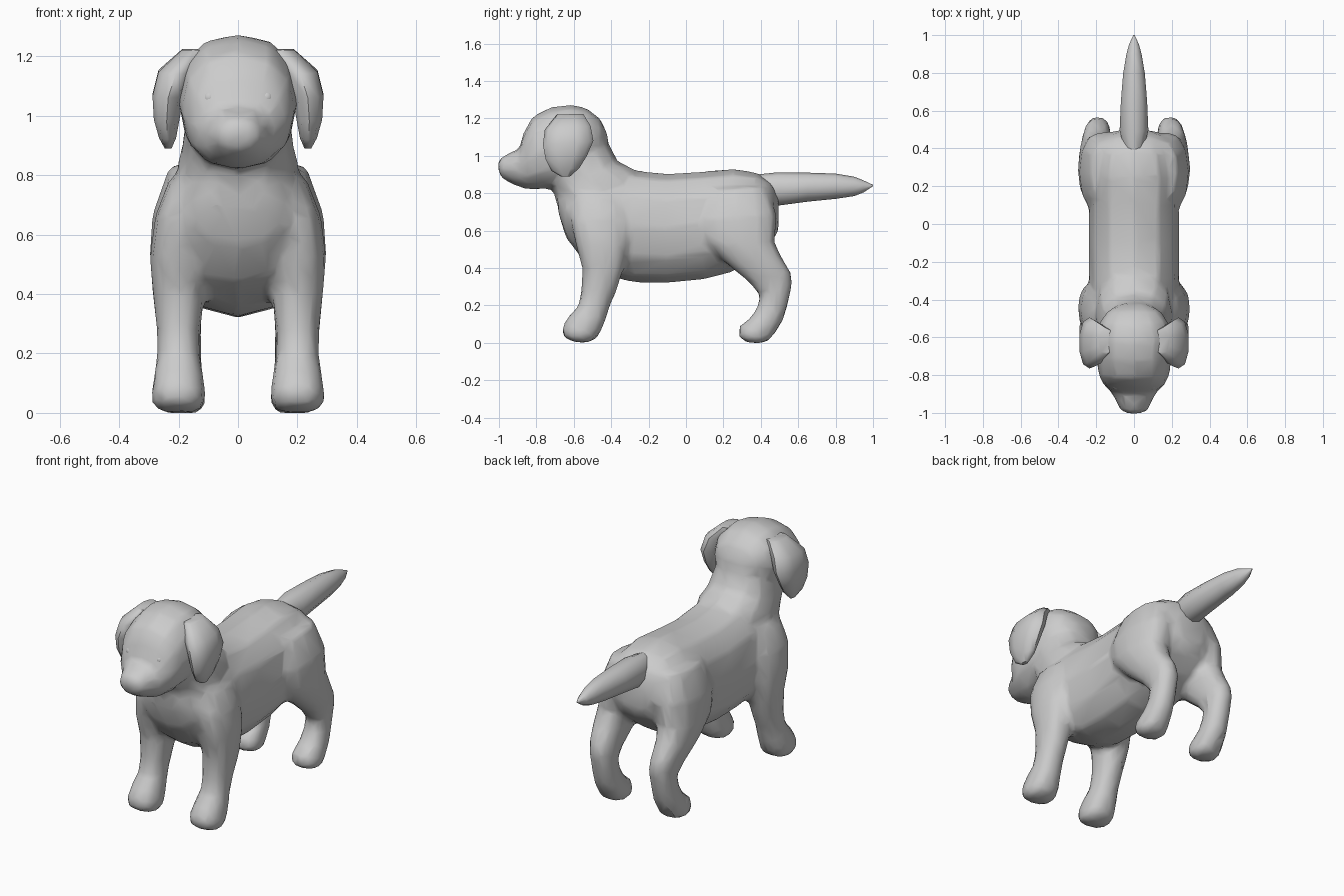
import bpy, bmesh, math

# Each ring: y1, z1, y2, z2 (its two ends in the side view), half width, centre x
def loft(bm, rings, sides=12, flip=1, power=2.3):
    loops = []
    for r in rings:
        y1, z1, y2, z2, w = r[:5]
        cx = (r[5] if len(r) > 5 else 0) * flip
        loop = []
        for i in range(sides):
            a = 2 * math.pi * i / sides
            s, c = math.sin(a), math.cos(a)
            s = math.copysign(abs(s) ** (2 / power), s)
            c = math.copysign(abs(c) ** (2 / power), c)
            t = (1 - c) / 2
            loop.append(bm.verts.new((cx + w * s, y1 + (y2 - y1) * t, z1 + (z2 - z1) * t)))
        loops.append(loop)
    for a, b in zip(loops, loops[1:]):
        for i in range(sides):
            j = (i + 1) % sides
            bm.faces.new((a[i], a[j], b[j], b[i]))
    bm.faces.new(loops[0])
    bm.faces.new(loops[-1])

def finish(name, bm, angle=40):
    bmesh.ops.recalc_face_normals(bm, faces=bm.faces)
    me = bpy.data.meshes.new(name)
    bm.to_mesh(me)
    bm.free()
    ob = bpy.data.objects.new(name, me)
    bpy.context.collection.objects.link(ob)
    bpy.ops.object.select_all(action='DESELECT')
    bpy.context.view_layer.objects.active = ob
    ob.select_set(True)
    return ob

def smooth(ob, angle):
    bpy.ops.object.shade_smooth_by_angle(angle=math.radians(angle))

torso = [(-.68, .68, -.69, .80, .09), (-.64, .56, -.64, .86, .17), (-.55, .44, -.55, .90, .21),
         (-.42, .36, -.42, .92, .23), (-.30, .325, -.30, .925, .24), (-.10, .32, -.10, .905, .24),
         (.10, .34, .10, .917, .24), (.25, .38, .25, .932, .24), (.38, .46, .38, .91, .22),
         (.46, .54, .46, .86, .17), (.495, .60, .495, .78, .10)]
neck = [(-.66, .62, -.20, .80, .20), (-.69, .74, -.28, .93, .205), (-.71, .81, -.365, .97, .19),
        (-.74, .85, -.41, 1.06, .18), (-.76, .95, -.45, 1.15, .15)]
head = [(-1.005, .92, -1.005, .97, .035), (-.985, .88, -.985, .995, .075), (-.93, .85, -.93, 1.02, .10),
        (-.88, .83, -.89, 1.04, .125), (-.84, .82, -.87, 1.12, .16), (-.77, .82, -.82, 1.21, .19),
        (-.68, .83, -.72, 1.26, .20), (-.58, .88, -.62, 1.275, .20), (-.52, .93, -.53, 1.255, .185),
        (-.46, 1.0, -.46, 1.20, .14), (-.415, 1.03, -.42, 1.12, .06)]
front_leg = [(-.60, .79, -.32, .79, .08, .15), (-.62, .66, -.30, .66, .09, .19),
             (-.59, .52, -.305, .52, .092, .205), (-.555, .40, -.33, .40, .088, .20),
             (-.56, .28, -.37, .28, .074, .20), (-.575, .20, -.41, .19, .073, .20),
             (-.63, .14, -.43, .12, .083, .20), (-.665, .08, -.455, .06, .092, .20),
             (-.655, .03, -.475, .025, .09, .20), (-.60, .005, -.53, 0, .06, .20)]
hind_leg = [(.10, .82, .44, .84, .10, .13), (.05, .66, .49, .68, .117, .17),
            (.10, .53, .475, .54, .108, .19), (.22, .42, .51, .46, .09, .20),
            (.34, .32, .56, .38, .075, .195), (.395, .25, .57, .32, .066, .19),
            (.38, .19, .55, .22, .066, .19), (.34, .13, .52, .12, .072, .19),
            (.285, .09, .47, .04, .082, .19), (.28, .03, .44, .01, .082, .19),
            (.33, 0, .41, 0, .05, .19)]

# Body, neck, head and legs blended into one faceted skin
bm = bmesh.new()
for part in (torso, neck, head):
    loft(bm, part)
for part in (front_leg, hind_leg):
    for side in (1, -1):
        loft(bm, part, 12, side)
body = finish("body", bm)
m = body.modifiers.new("blend", 'REMESH')
m.mode = 'VOXEL'
m.voxel_size = .018
m = body.modifiers.new("soften", 'SMOOTH')
m.factor = .5
m.iterations = 5
m = body.modifiers.new("facet", 'DECIMATE')
m.ratio = .1
m.use_symmetry = True
m.symmetry_axis = 'X'
for name in ("blend", "soften", "facet"):
    bpy.ops.object.modifier_apply(modifier=name)
smooth(body, 45)

# Tail
bm = bmesh.new()
loft(bm, [(.40, .75, .38, .90, .05), (.50, .735, .49, .912, .08), (.65, .755, .65, .91, .073),
          (.80, .77, .80, .905, .06), (.90, .785, .90, .888, .042), (.95, .805, .95, .868, .028),
          (1.0, .838, 1.0, .845, .004)], 10, 1, 2)
smooth(finish("tail", bm), 45)

# Hanging ears
ear = [(-.69, 1.22, -.55, 1.225, .04, .15), (-.755, 1.14, -.51, 1.16, .06, .21),
       (-.765, 1.06, -.495, 1.08, .055, .235), (-.75, .98, -.53, 1.0, .045, .24),
       (-.72, .92, -.57, .935, .03, .237), (-.67, .89, -.62, .89, .012, .235)]
for side, label in ((1, "left"), (-1, "right")):
    bm = bmesh.new()
    loft(bm, ear, 10, side)
    smooth(finish("ear_" + label, bm), 50)

    # Eyes
    bm = bmesh.new()
    bmesh.ops.create_uvsphere(bm, u_segments=12, v_segments=8, radius=.026)
    bmesh.ops.translate(bm, verts=bm.verts, vec=(.095 * side, -.85, 1.06))
    smooth(finish("eye_" + label, bm), 60)
